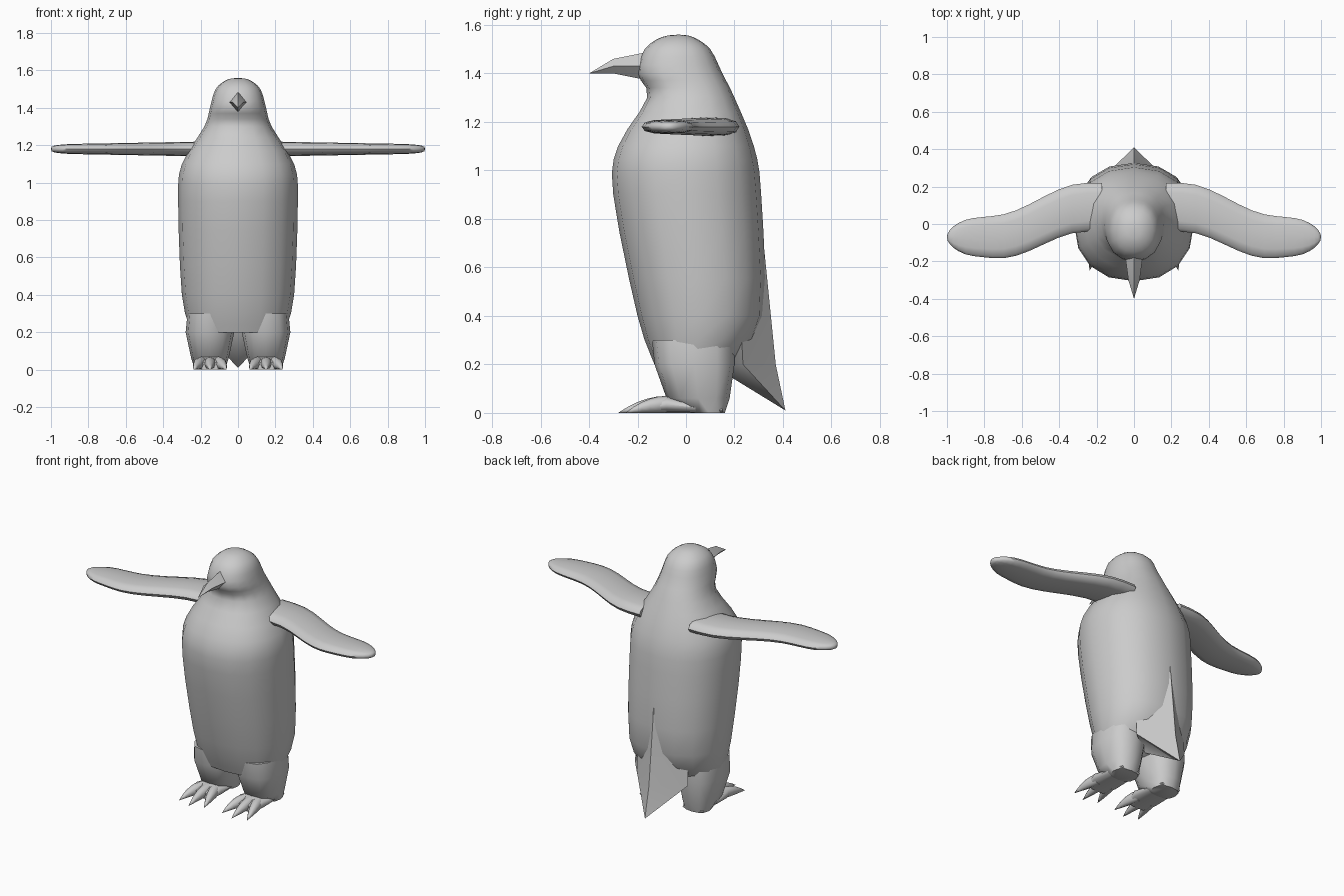
import bpy, bmesh, math

cube = bpy.data.objects.get("Cube")
if cube:
    bpy.data.objects.remove(cube, do_unlink=True)

shade = 0.6
colour = (shade, shade, shade, 1)
grey = bpy.data.materials.new("plain grey")
grey.use_nodes = True
grey.diffuse_color = colour
grey.node_tree.nodes["Principled BSDF"].inputs["Base Color"].default_value = colour


def smooth_sections(keys, steps):
    """Pass a smooth curve through the key sections."""
    padded = [keys[0], *keys, keys[-1]]
    sections = []
    for before, start, end, after in zip(padded, padded[1:], padded[2:], padded[3:]):
        for step in range(steps):
            t = step / steps
            sections.append([
                b + t * ((c - a) / 2 + t * (a - 2.5 * b + 2 * c - d / 2
                                            + t * (3 * (b - c) + d - a) / 2))
                for a, b, c, d in zip(before, start, end, after)])
    return sections + [keys[-1]]


def oval(half_width, low, high, sides, power):
    """Points of a rounded section, as offsets across and heights along."""
    for i in range(sides):
        angle = math.tau * i / sides
        c, s = math.cos(angle), math.sin(angle)
        across = math.copysign(abs(c) ** power, c)
        along = math.copysign(abs(s) ** power, s)
        yield half_width * across, (low + high + (high - low) * along) / 2


def loft(name, axis, sections, middle=lambda position: 0, sides=12, power=1, mirror=False):
    """Skin sections of (position, half width, low, high) set along an axis."""
    bm = bmesh.new()
    rings = []
    for position, half_width, low, high in sections:
        ring = []
        for across, along in oval(half_width, low, high, sides, power):
            point = [middle(position) + across, along]
            point.insert("xyz".index(axis), position)
            ring.append(bm.verts.new(point))
        rings.append(ring)
    for lower, upper in zip(rings, rings[1:]):
        for i in range(sides):
            bm.faces.new((lower[i - 1], lower[i], upper[i], upper[i - 1]))
    bm.faces.new(rings[0])
    bm.faces.new(rings[-1])
    bmesh.ops.remove_doubles(bm, verts=bm.verts[:], dist=0.001)
    bmesh.ops.recalc_face_normals(bm, faces=bm.faces[:])
    mesh = bpy.data.meshes.new(name)
    bm.to_mesh(mesh)
    bm.free()
    mesh.materials.append(grey)
    part = bpy.data.objects.new(name, mesh)
    bpy.context.collection.objects.link(part)
    if mirror:
        part.modifiers.new("Mirror", "MIRROR").use_mirror_merge = False
    # Smooth shading with sharp creases kept
    bpy.ops.object.select_all(action="DESELECT")
    part.select_set(True)
    bpy.context.view_layer.objects.active = part
    bpy.ops.object.shade_smooth_by_angle(angle=math.radians(60))


# Body and head in one skin
body_keys = [
    (0.2, 0.25, -0.13, 0.2),
    (0.4, 0.3, -0.2, 0.32),
    (0.9, 0.32, -0.3, 0.31),
    (1.1, 0.3, -0.28, 0.28),
    (1.3, 0.18, -0.16, 0.2),
    (1.4, 0.15, -0.2, 0.15),
    (1.5, 0.12, -0.17, 0.1),
    (1.55, 0.06, -0.1, 0.03),
    (1.56, 0, -0.03, -0.03),
]
loft("body", "z", smooth_sections(body_keys, 3), sides=16, power=0.9)

# Pointed tail and beak, both with a diamond section
loft("tail", "z", [(0.01, 0, 0.41, 0.41), (0.2, 0.18, 0.1, 0.37), (0.7, 0.16, 0.1, 0.32)], sides=4)
loft("beak", "y", [(-0.4, 0, 1.4, 1.4), (-0.3, 0.03, 1.4, 1.46), (-0.15, 0.05, 1.37, 1.49)], sides=4)

# Outstretched flippers that sway forward, thin out and end in a round tip
root, tip, height = 0.17, 1, 1.18


def flipper_sway(x):
    reach = min(max(2 * x - 0.5, 0), 1)
    return 0.01 + 0.08 * math.cos(math.pi * reach)


def flipper_section(t):
    x = root + (tip - root) * t
    rounding = math.sqrt(1 - max(0, 6 * t - 5) ** 2)
    half_width = (0.13 - 0.05 * t ** 3) * rounding
    thickness = (0.04 - 0.015 * t) * math.sqrt(rounding)
    return x, half_width, height - thickness, height + thickness


count = 16
flipper = [flipper_section(math.sin(math.pi / 2 * i / count)) for i in range(count + 1)]
loft("flippers", "x", flipper, flipper_sway, power=0.8, mirror=True)

# Legs and flat foot pads
foot_x = 0.15
leg_keys = [(0, 0.08, 0.03, 0.16), (0.06, 0.1, -0.08, 0.18), (0.2, 0.13, -0.13, 0.2), (0.3, 0.12, -0.14, 0.2)]
pad_keys = [(-0.15, 0.07, 0, 0.04), (-0.08, 0.09, 0, 0.07), (0.15, 0.07, 0, 0.02)]
loft("legs", "z", leg_keys, lambda z: foot_x, power=0.8, mirror=True)
loft("foot_pads", "y", pad_keys, lambda y: foot_x, power=0.8, mirror=True)

# Three tapering toes on each foot, fanned out from the heel
heel_y, toe_start, toe_steps = 0.1, -0.08, 5
for side, label in enumerate(("inner", "middle", "outer"), start=-1):
    length = 0.2 - 0.03 * abs(side)
    toe = []
    for step in range(toe_steps + 1):
        t = step / toe_steps
        taper = 1 - t * t
        toe.append((toe_start - length * t, 0.033 * taper, 0, 0.07 * taper))
    loft(label + "_toes", "y", toe, lambda y: foot_x + side * (heel_y - y) / 4, sides=8, mirror=True)
